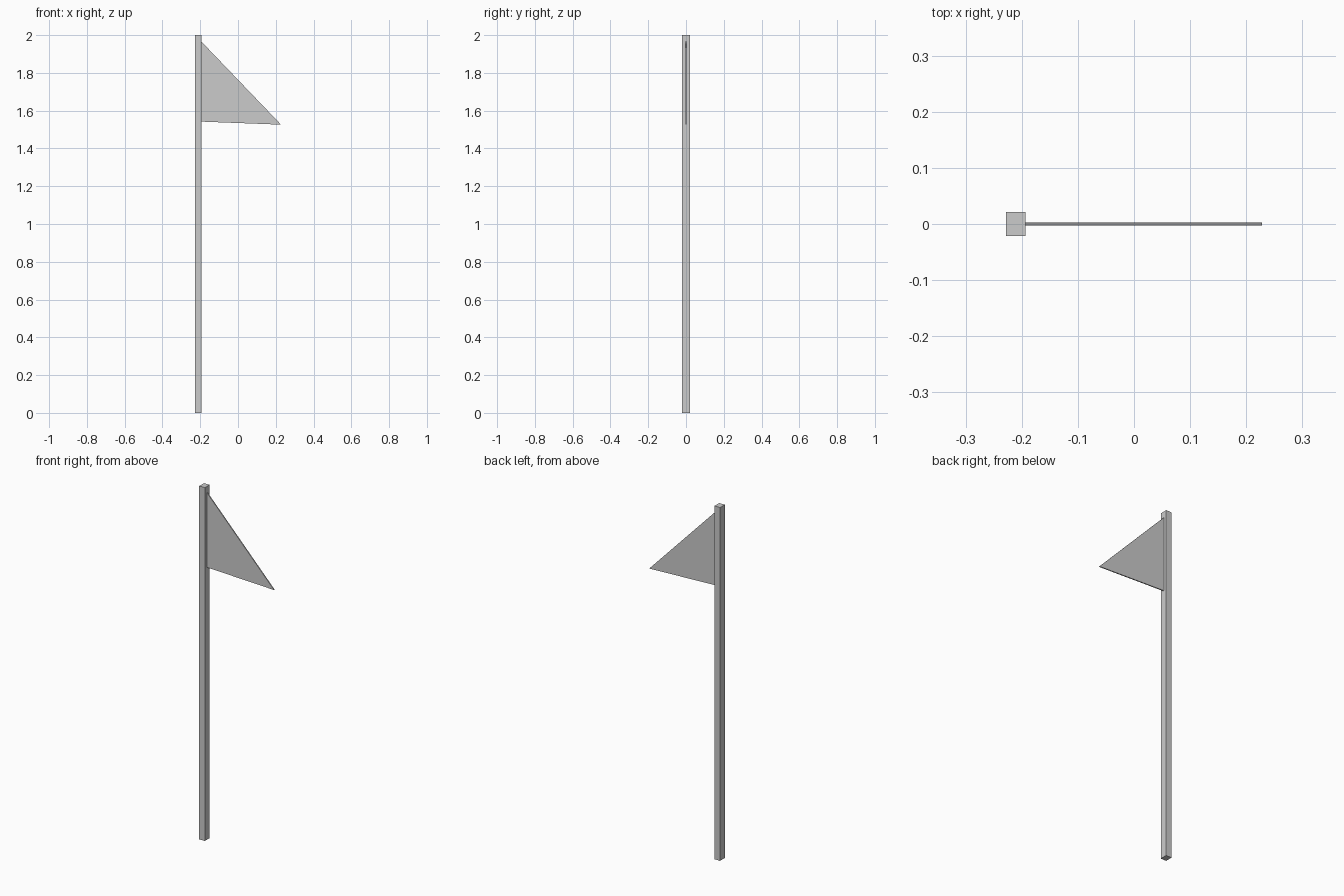
import bpy, bmesh

if "Cube" in bpy.data.objects:
    bpy.data.objects.remove(bpy.data.objects["Cube"])

def prism(name, outline, offset):
    """Extrude a flat outline along an offset vector into a closed solid."""
    bm = bmesh.new()
    face = bm.faces.new([bm.verts.new(p) for p in outline])
    ext = bmesh.ops.extrude_face_region(bm, geom=[face], use_keep_orig=True)
    verts = [g for g in ext["geom"] if isinstance(g, bmesh.types.BMVert)]
    bmesh.ops.translate(bm, verts=verts, vec=offset)
    bmesh.ops.recalc_face_normals(bm, faces=bm.faces)
    mesh = bpy.data.meshes.new(name)
    bm.to_mesh(mesh)
    bm.free()
    obj = bpy.data.objects.new(name, mesh)
    bpy.context.collection.objects.link(obj)
    return obj

left, inner, right = -0.228, -0.193, 0.228
half_depth, half_cloth = 0.021, 0.003

# Square pole
prism("pole",
      [(left, -half_depth, 0), (inner, -half_depth, 0),
       (inner, half_depth, 0), (left, half_depth, 0)],
      (0, 0, 2))

# Thin triangular pennant fixed to the pole's side
prism("pennant",
      [(inner, -half_cloth, 1.965), (inner, -half_cloth, 1.542),
       (right, -half_cloth, 1.526)],
      (0, 2 * half_cloth, 0))
